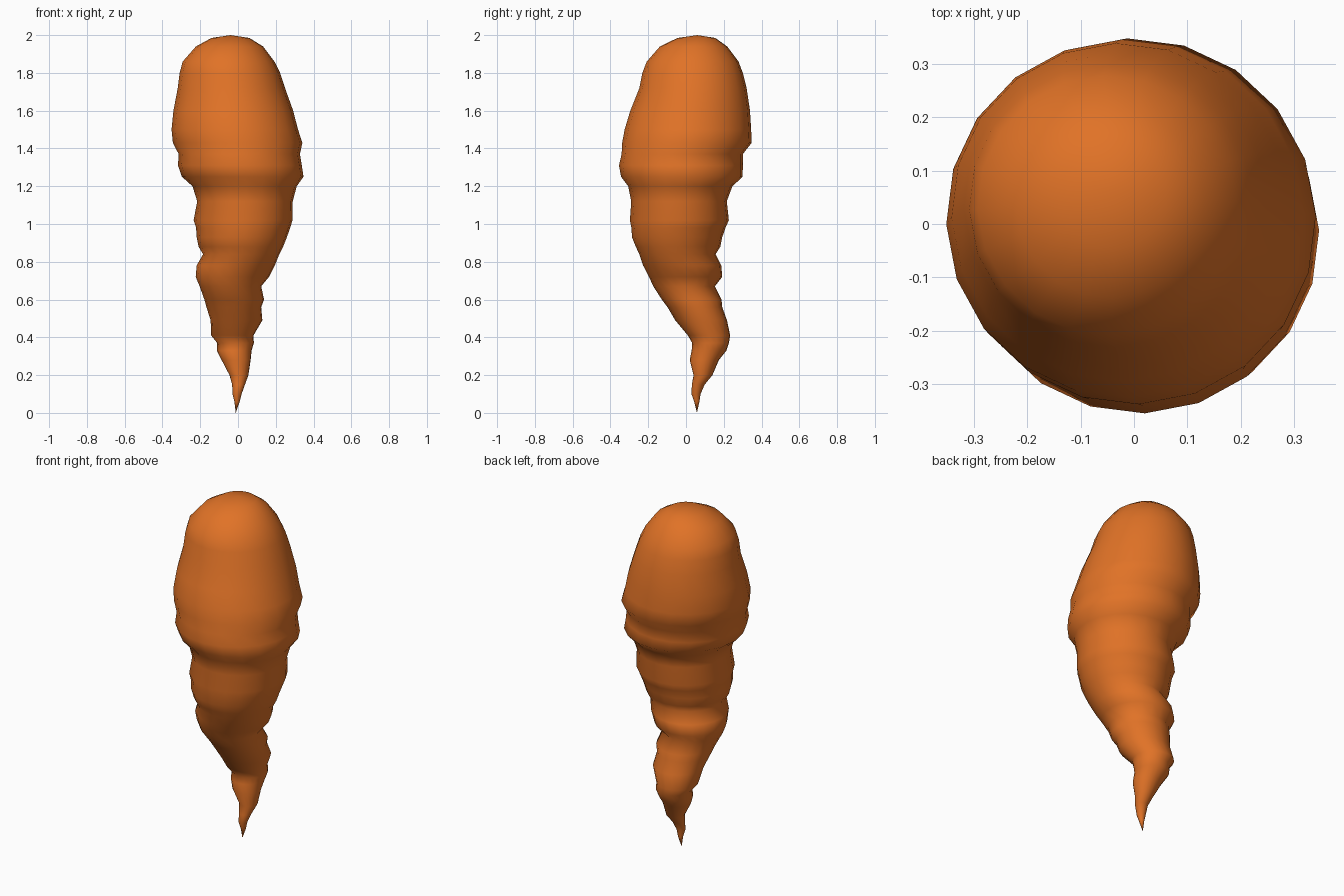
import bpy, bmesh, math

SIDES = 20

# Root profile, top to bottom: height, centre x, centre y, radius
RINGS = [
    (1.985, -0.04, 0.055, 0.10), (1.94, -0.045, 0.04, 0.178),
    (1.86, -0.05, 0.035, 0.243), (1.80, -0.043, 0.035, 0.266),
    (1.72, -0.035, 0.037, 0.284), (1.60, -0.025, 0.022, 0.317),
    (1.50, -0.017, 0.01, 0.335), (1.43, -0.002, 0.005, 0.343),
    (1.37, 0.007, -0.02, 0.321), (1.31, 0.01, -0.027, 0.328),
    (1.25, 0.025, -0.022, 0.322), (1.20, 0.035, -0.03, 0.276),
    (1.12, 0.037, -0.037, 0.253), (1.02, 0.027, -0.035, 0.262),
    (0.98, 0.027, -0.04, 0.249), (0.93, 0.02, -0.047, 0.239),
    (0.88, 0.015, -0.042, 0.224), (0.84, 0.017, -0.045, 0.202),
    (0.78, -0.012, -0.02, 0.207), (0.72, -0.03, -0.002, 0.194),
    (0.67, -0.04, -0.01, 0.163), (0.60, -0.02, 0.03, 0.158),
    (0.56, -0.022, 0.047, 0.145), (0.49, -0.008, 0.08, 0.137),
    (0.41, -0.03, 0.122, 0.112), (0.37, -0.013, 0.13, 0.097),
    (0.33, -0.02, 0.122, 0.092), (0.28, -0.01, 0.097, 0.077),
    (0.20, 0.005, 0.09, 0.05), (0.15, 0.003, 0.065, 0.034),
    (0.10, -0.005, 0.053, 0.024), (0.06, -0.005, 0.057, 0.014),
]

bm = bmesh.new()
loops = []
for z, cx, cy, r in RINGS:
    loops.append([bm.verts.new((cx + r * math.cos(a), cy + r * math.sin(a), z))
                  for a in (2 * math.pi * (i + 0.1) / SIDES for i in range(SIDES))])
crown = bm.verts.new((-0.04, 0.06, 2.0))
tip = bm.verts.new((-0.012, 0.058, 0.0))

# Skin between rings, closed at crown and tip
for i in range(SIDES):
    j = (i + 1) % SIDES
    for up, low in zip(loops, loops[1:]):
        bm.faces.new((up[i], low[i], low[j], up[j]))
    bm.faces.new((crown, loops[0][i], loops[0][j]))
    bm.faces.new((tip, loops[-1][j], loops[-1][i]))
for f in bm.faces:
    f.smooth = True
bmesh.ops.recalc_face_normals(bm, faces=bm.faces[:])

mesh = bpy.data.meshes.new("carrot_root")
bm.to_mesh(mesh)
bm.free()
orange = bpy.data.materials.new("carrot_orange")
orange.diffuse_color = (0.75, 0.17, 0.02, 1)
mesh.materials.append(orange)
bpy.context.collection.objects.link(bpy.data.objects.new("carrot_root", mesh))
